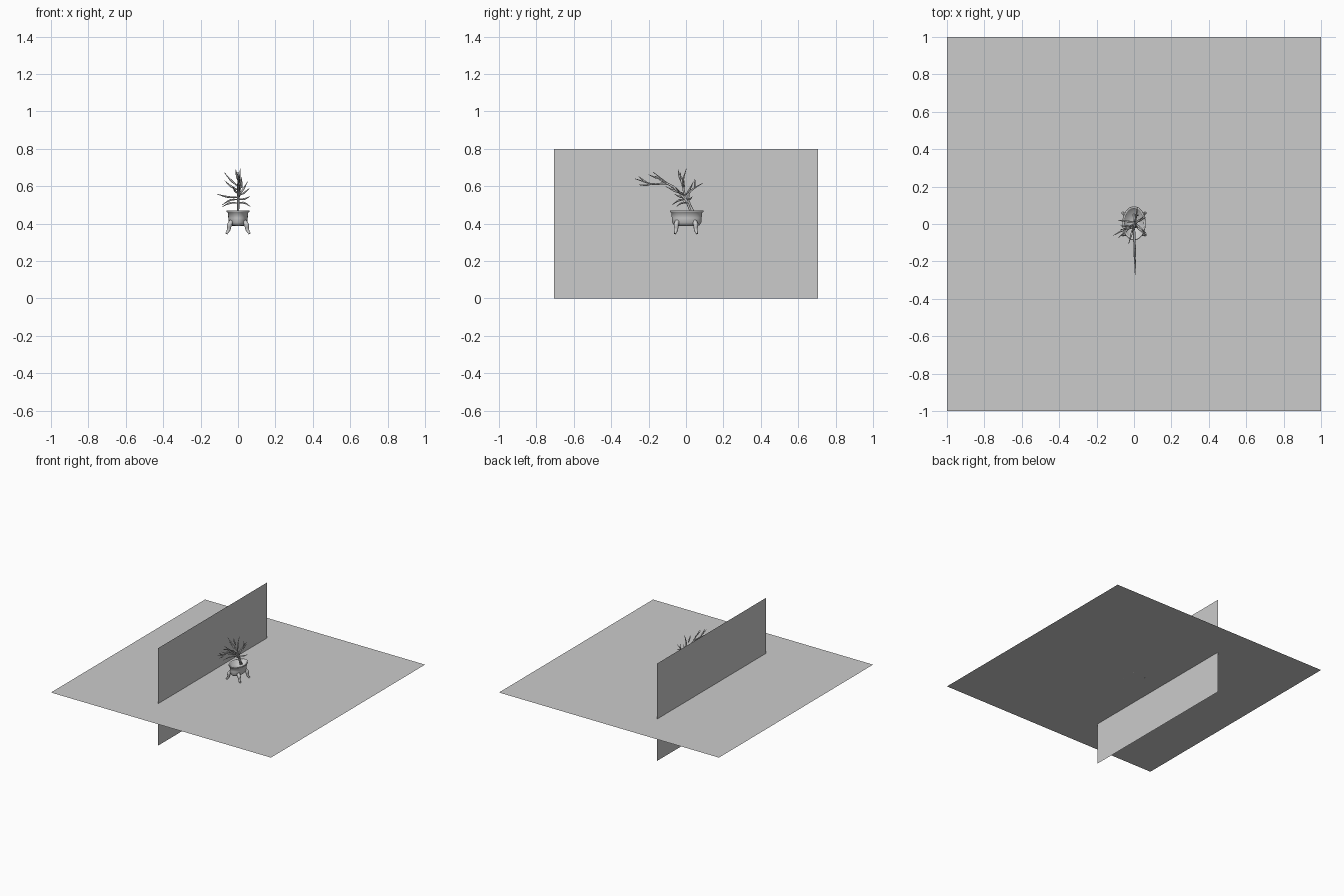
import bpy, math
from mathutils import Vector

if "Cube" in bpy.data.objects:
    bpy.data.objects.remove(bpy.data.objects["Cube"])


def make_object(name, verts, faces, smooth=False):
    me = bpy.data.meshes.new(name)
    me.from_pydata(verts, [], faces)
    me.update()
    ob = bpy.data.objects.new(name, me)
    bpy.context.collection.objects.link(ob)
    for p in me.polygons:
        p.use_smooth = smooth
    return ob


def tube(name, pts, radii):
    """Smooth tapered round strand through the points."""
    cu = bpy.data.curves.new(name, 'CURVE')
    cu.dimensions = '3D'
    cu.bevel_depth = 1
    cu.bevel_resolution = 2
    cu.resolution_u = 5
    cu.use_fill_caps = True
    sp = cu.splines.new('BEZIER')
    sp.bezier_points.add(len(pts) - 1)
    for bp, co, r in zip(sp.bezier_points, pts, radii):
        bp.co, bp.radius = co, r
        bp.handle_left_type = bp.handle_right_type = 'AUTO'
    ob = bpy.data.objects.new(name, cu)
    bpy.context.collection.objects.link(ob)


def panel(name, center, u, v):
    """Flat rectangle spanned by two half-side vectors."""
    c, u, v = Vector(center), Vector(u), Vector(v)
    make_object(name, [c - u - v, c + u - v, c + u + v, c - u + v], [(0, 1, 2, 3)])


# Horizontal and upright flat panels
panel("ground_panel", (0, 0, .344), (1, 0, 0), (0, 1, 0))
panel("upright_panel", (-.233, 0, .4), (0, .707, 0), (0, 0, .4))

# Tub planter: oval rings (x radius, z) up the outside, over the rim, down inside
profile = [(.022, .386), (.040, .391), (.050, .406), (.052, .43), (.053, .458),
           (.061, .462), (.063, .468), (.060, .471), (.052, .468), (.045, .44)]
N = 32
verts, faces = [], []
for r, z in profile:
    for i in range(N):
        a = 2 * math.pi * i / N
        verts.append((r * math.cos(a), .004 + (r + .028) * math.sin(a), z))
for k in range(len(profile) - 1):
    for i in range(N):
        j = (i + 1) % N
        faces.append((k * N + i, k * N + j, (k + 1) * N + j, (k + 1) * N + i))
faces.append(tuple(range(N - 1, -1, -1)))
faces.append(tuple((len(profile) - 1) * N + i for i in range(N)))
make_object("tub_planter", verts, faces, True)

# Four claw feet
for sx in (-1, 1):
    for d in (-1, 1):
        y = d * .052
        tube("claw_foot", [(sx * .034, y * .88, .413), (sx * .046, y, .393),
                           (sx * .049, y, .37), (sx * .062, y * 1.14, .346)],
             [.012, .014, .01, .006])

# Stems rising in the middle plane: (y, z) paths
stems = {"main_stem": [(.05, .445), (-.01, .545), (-.08, .60), (-.175, .675)],
         "long_stem": [(.005, .52), (-.09, .61), (-.18, .612), (-.272, .64)],
         "upright_stem": [(.03, .45), (-.012, .575), (-.015, .63), (.002, .695)],
         "back_stem": [(.03, .47), (.015, .56), (.045, .59), (.088, .615)]}
for n, (name, path) in enumerate(stems.items()):
    tube(name, [(.004 * n * k / 2, y, z) for k, (y, z) in enumerate(path)],
         [.006, .0055, .0045, .0015])

# Side leaves: height on the central stem, then tip
side_leaves = [(.54, (-.112, -.062, .558)), (.53, (-.085, -.075, .50)), (.51, (-.085, .02, .49)),
               (.60, (-.072, -.03, .672)), (.58, (-.072, -.01, .63)), (.55, (.062, -.055, .59)),
               (.51, (.066, -.05, .492)), (.53, (.064, .035, .545)), (.58, (.02, -.02, .65)),
               (.55, (.052, .04, .625)), (.56, (-.03, -.11, .60)), (.63, (-.012, -.042, .69))]
for h, tip in side_leaves:
    a, b = Vector((0, .03 - (h - .45) * .33, h)), Vector(tip)
    mid = (a + b) / 2 + Vector((0, 0, -.006 if b.z > h else .01))
    tube("side_leaf", [a, mid, b], [.003, .0055, .001])

# Twigs forking off the long stems: start and tip as (y, z)
twigs = [(-.10, .615, -.165, .655), (-.13, .64, -.20, .662), (-.18, .612, -.25, .607),
         (-.20, .615, -.255, .655), (.045, .59, .048, .64)]
for y0, z0, y1, z1 in twigs:
    x = .006 if y0 < 0 else .02
    a, b = Vector((x, y0, z0)), Vector((x, y1, z1))
    tube("twig", [a, (a + b) / 2 + Vector((0, 0, -.004)), b], [.003, .0045, .001])
